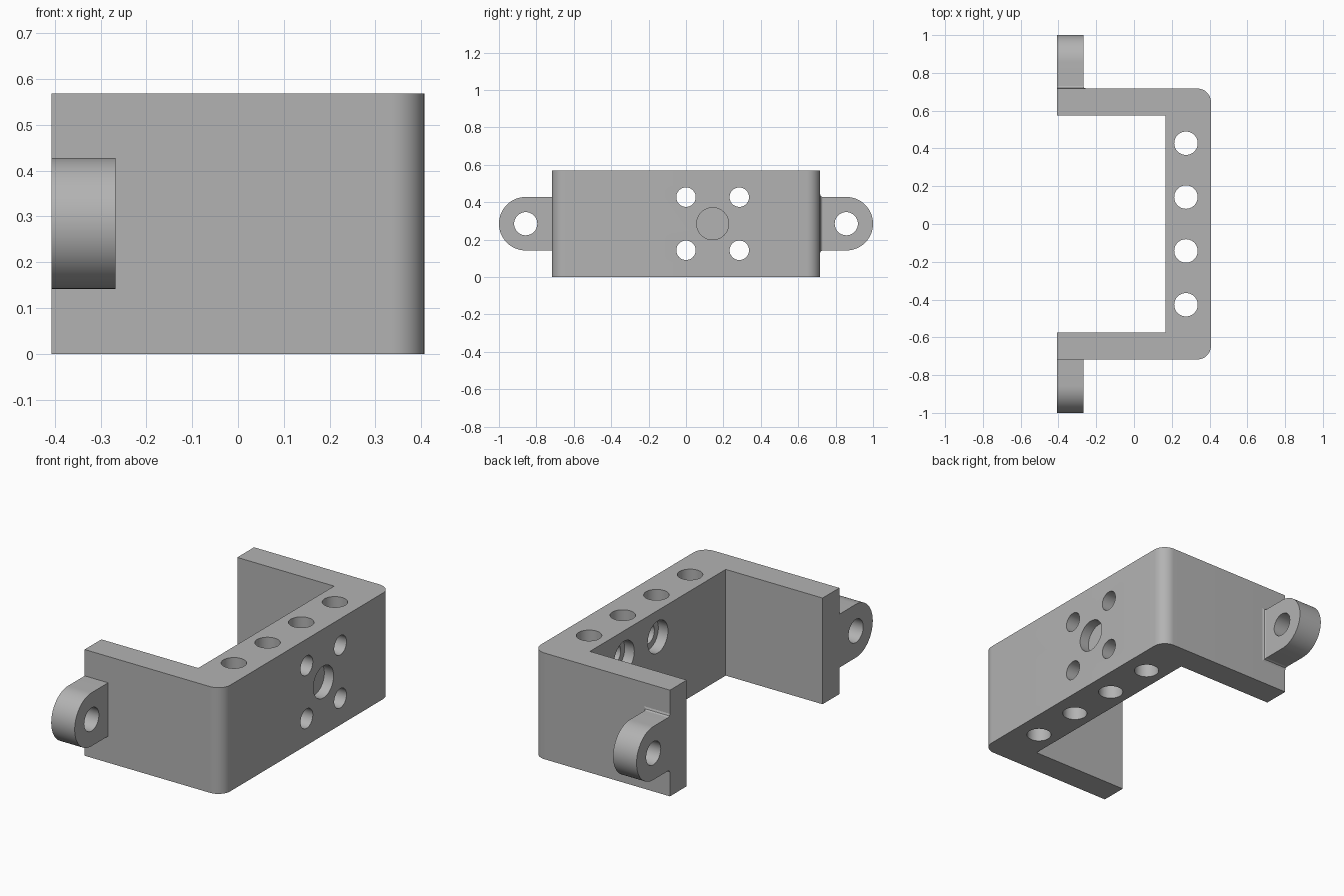
import bpy, bmesh, math
from mathutils import Vector, Matrix

cube = bpy.data.objects.get("Cube")
if cube:
    bpy.data.objects.remove(cube, do_unlink=True)

HALF_X, HEIGHT, MID_Z = 0.407, 0.569, 0.285
ARM_OUT, ARM_IN, WEB_IN = 0.717, 0.575, 0.167
LUG_IN, LUG_Y, LUG_R, FLARE = -0.268, 0.857, 0.143, 0.014

metal = bpy.data.materials.new("grey metal")
metal.use_nodes = True
GREY = (0.45, 0.45, 0.45, 1)
metal.diffuse_color = GREY
metal.node_tree.nodes["Principled BSDF"].inputs["Base Color"].default_value = GREY


def add_object(name, bm):
    bmesh.ops.recalc_face_normals(bm, faces=bm.faces)
    mesh = bpy.data.meshes.new(name)
    bm.to_mesh(mesh)
    bm.free()
    mesh.materials.append(metal)
    obj = bpy.data.objects.new(name, mesh)
    bpy.context.collection.objects.link(obj)
    return obj


def prism(name, points, direction):
    bm = bmesh.new()
    face = bm.faces.new([bm.verts.new(p) for p in points])
    new = bmesh.ops.extrude_face_region(bm, geom=[face])["geom"]
    verts = [v for v in new if isinstance(v, bmesh.types.BMVert)]
    bmesh.ops.translate(bm, verts=verts, vec=direction)
    return add_object(name, bm)


def arc(cx, cy, r, start, end, steps):
    angles = [math.radians(start + (end - start) * i / steps) for i in range(steps + 1)]
    return [(cx + r * math.cos(a), cy + r * math.sin(a)) for a in angles]


def drill(target, start, end, radius):
    """Cut a round hole from start to end."""
    a, b = Vector(start), Vector(end)
    bm = bmesh.new()
    turn = (b - a).to_track_quat("Z", "Y").to_matrix().to_4x4()
    bmesh.ops.create_cone(bm, cap_ends=True, segments=48, radius1=radius, radius2=radius,
                          depth=(b - a).length, matrix=Matrix.Translation((a + b) / 2) @ turn)
    cutter = add_object("hole_cutter", bm)
    cutter.hide_render = True
    cut = target.modifiers.new("hole", "BOOLEAN")
    cut.operation, cut.solver, cut.object = "DIFFERENCE", "EXACT", cutter
    bpy.context.view_layer.objects.active = target
    bpy.ops.object.modifier_apply(modifier=cut.name)
    bpy.data.objects.remove(cutter, do_unlink=True)


def smooth(obj):
    bpy.ops.object.select_all(action="DESELECT")
    obj.select_set(True)
    bpy.context.view_layer.objects.active = obj
    bpy.ops.object.shade_smooth_by_angle(angle=math.radians(30))


# U-shaped bracket with two rounded outer corners
R = 0.071
profile = [(-HALF_X, -ARM_OUT)]
profile += arc(HALF_X - R, -ARM_OUT + R, R, -90, 0, 12)
profile += arc(HALF_X - R, ARM_OUT - R, R, 0, 90, 12)
profile += [(-HALF_X, ARM_OUT), (-HALF_X, ARM_IN), (WEB_IN, ARM_IN),
            (WEB_IN, -ARM_IN), (-HALF_X, -ARM_IN)]
bracket = prism("bracket", [(x, y, 0) for x, y in profile], (0, 0, HEIGHT))

# Row of vertical holes through the web
for i in range(4):
    y = 0.285 * (i - 1.5)
    drill(bracket, (0.275, y, -0.1), (0.275, y, HEIGHT + 0.1), 0.062)

# Four counterbored screw holes around a shallow round recess
for y in (0, 0.285):
    for z in (0.143, 0.427):
        drill(bracket, (0.1, y, z), (0.5, y, z), 0.052)
        drill(bracket, (0.1, y, z), (WEB_IN + 0.057, y, z), 0.0857)
drill(bracket, (HALF_X - 0.055, 0.1425, MID_Z), (0.5, 0.1425, MID_Z), 0.0857)
smooth(bracket)

# Round-ended mounting lugs on the arm tips
for side, name in ((-1, "front_lug"), (1, "back_lug")):
    outline = [(ARM_OUT, MID_Z - LUG_R)] + arc(LUG_Y, MID_Z, LUG_R, -90, 90, 32)
    outline.append((ARM_OUT, MID_Z + LUG_R))
    lug = prism(name, [(-HALF_X, side * y, z) for y, z in outline], (LUG_IN + HALF_X, 0, 0))
    drill(lug, (-0.5, side * LUG_Y, MID_Z), (0, side * LUG_Y, MID_Z), 0.062)
    smooth(lug)

# Small flared foot where the back lug meets its arm
bm = bmesh.new()
rings = []
for y, grow in ((ARM_OUT, FLARE), (ARM_OUT + FLARE * 0.3, FLARE * 0.3), (ARM_OUT + FLARE, 0)):
    low, high, x = MID_Z - LUG_R - grow, MID_Z + LUG_R + grow, LUG_IN + grow
    rings.append([bm.verts.new((px, y, pz)) for px, pz in
                  ((-HALF_X, low), (x, low), (x, high), (-HALF_X, high))])
for a, b in zip(rings, rings[1:]):
    for i in range(4):
        bm.faces.new((a[i], a[(i + 1) % 4], b[(i + 1) % 4], b[i]))
bm.faces.new(rings[0])
bm.faces.new(rings[-1])
smooth(add_object("back_lug_fillet", bm))
